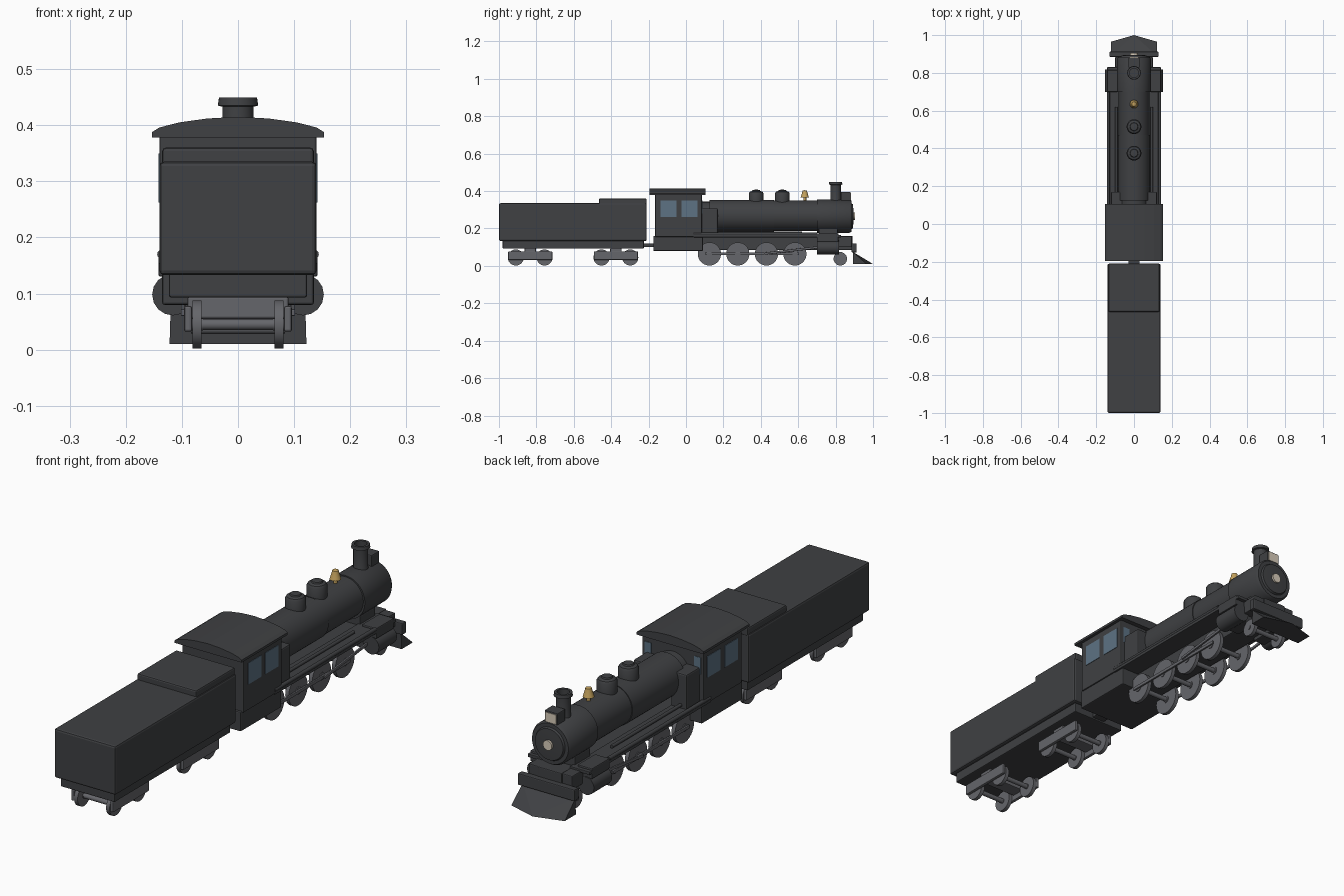
import bpy, bmesh, math
from mathutils import Matrix

if "Cube" in bpy.data.objects:
    bpy.data.objects.remove(bpy.data.objects["Cube"])


def material(name, rgb):
    m = bpy.data.materials.new(name)
    m.diffuse_color = (*rgb, 1)
    m.use_nodes = True
    m.node_tree.nodes["Principled BSDF"].inputs["Base Color"].default_value = m.diffuse_color
    return m


DARK = material("dark_paint", (0.05, 0.052, 0.056))
STEEL = material("steel", (0.13, 0.132, 0.145))
BRASS = material("brass", (0.55, 0.36, 0.11))
GLASS = material("glass", (0.11, 0.17, 0.23))
CREAM = material("cream", (0.70, 0.62, 0.50))


def finish(name, bm, mat, bevel=0.0, smooth=False):
    bmesh.ops.recalc_face_normals(bm, faces=bm.faces)
    me = bpy.data.meshes.new(name)
    bm.to_mesh(me)
    bm.free()
    ob = bpy.data.objects.new(name, me)
    bpy.context.collection.objects.link(ob)
    me.materials.append(mat)
    if bevel:
        b = ob.modifiers.new("bevel", "BEVEL")
        b.width, b.segments, b.limit_method = bevel, 2, "ANGLE"
    if smooth:
        bpy.context.view_layer.objects.active = ob
        ob.select_set(True)
        bpy.ops.object.shade_smooth_by_angle(angle=math.radians(35))
        ob.select_set(False)
    return ob


def box(name, x, y, z, mat=DARK, bevel=0.004):
    """Box from (min, max) ranges."""
    bm = bmesh.new()
    bmesh.ops.create_cube(bm, size=1)
    for v in bm.verts:
        v.co = [r[0] if c < 0 else r[1] for c, r in zip(v.co, (x, y, z))]
    return finish(name, bm, mat, bevel)


def lathe(name, profile, loc, axis="Z", mat=DARK, sides=32):
    """Revolve (radius, height) points about an axis."""
    bm = bmesh.new()
    vs = [bm.verts.new((r, 0, h)) for r, h in profile]
    es = [bm.edges.new(p) for p in zip(vs, vs[1:])]
    bmesh.ops.spin(bm, geom=vs + es, cent=(0, 0, 0), axis=(0, 0, 1),
                   angle=math.tau, steps=sides)
    bmesh.ops.remove_doubles(bm, verts=bm.verts, dist=1e-5)
    rot = {"Z": Matrix(), "X": Matrix.Rotation(math.pi / 2, 4, "Y"),
           "Y": Matrix.Rotation(-math.pi / 2, 4, "X")}[axis]
    bm.transform(Matrix.Translation(loc) @ rot)
    return finish(name, bm, mat, smooth=True)


def cyl(name, r, length, loc, axis="Y", mat=DARK, sides=32):
    return lathe(name, [(0, 0), (r, 0), (r, length), (0, length)], loc, axis, mat, sides)


def prism(name, pts, y0, y1, mat=DARK):
    """Extrude an (x, z) outline along y."""
    bm = bmesh.new()
    f = bm.faces.new([bm.verts.new((x, y0, z)) for x, z in pts])
    g = bmesh.ops.extrude_face_region(bm, geom=[f])["geom"]
    bmesh.ops.translate(bm, vec=(0, y1 - y0, 0),
                        verts=[v for v in g if isinstance(v, bmesh.types.BMVert)])
    return finish(name, bm, mat)


def wheel_pair(name, y, r, x=0.073):
    w = 0.008
    prof = [(0, -w - .003), (r * .25, -w - .003), (r * .25, -w), (r, -w),
            (r, w), (r * .25, w), (r * .25, w + .003), (0, w + .003)]
    for s in (-1, 1):
        lathe(f"{name}_{'right' if s > 0 else 'left'}", prof, (s * x, y, r + .002), "X", STEEL)
    cyl(name + "_axle", 0.01, 2 * x, (-x, y, r + .002), "X", STEEL, 16)


# Tender
box("tender_tank", (-.14, .14), (-1, -.21), (.133, .335), bevel=.008)
box("tender_coal_hatch", (-.135, .135), (-.465, -.21), (.325, .36), bevel=.006)
box("tender_frame", (-.123, .123), (-.98, -.225), (.093, .14))
for i, yc in enumerate((-.833, -.375)):
    for d in (-.077, .077):
        wheel_pair(f"tender_wheel_{i}_{'rear' if d < 0 else 'front'}", yc + d, .043)
    box(f"truck_bolster_{i}", (-.09, .09), (yc - .03, yc + .03), (.055, .095), STEEL)
    for s in (-1, 1):
        xs = sorted((s * .082, s * .096))
        box(f"truck_side_{i}_{s}", xs, (yc - .118, yc + .118), (.032, .078), STEEL)

# Main frame and drawbar
box("main_frame", (-.055, .055), (-.17, .89), (.085, .16))
box("drawbar", (-.03, .03), (-.25, -.15), (.1, .12))

# Cab
box("cab_floor", (-.135, .135), (-.175, .09), (.08, .16))
box("cab_body", (-.14, .14), (-.165, .085), (.155, .385))
arc = [(.153, .378), (.153, .388), (.14, .396), (.105, .405), (.055, .412), (0, .415)]
prism("cab_roof", arc + [(-x, z) for x, z in reversed(arc[:-1])], -.195, .105)
for s in (-1, 1):
    for i, y0 in enumerate((-.135, -.023)):
        box(f"cab_window_{s}_{i}", sorted((s * .13, s * .142)),
            (y0, y0 + .085), (.262, .35), GLASS, 0)
    box(f"cab_front_window_{s}", sorted((s * .098, s * .128)),
        (.08, .087), (.28, .35), GLASS, 0)

# Boiler and smokebox
CZ = .268
cyl("boiler_rear", .085, .345, (0, .125, CZ), sides=48)
cyl("boiler_front", .082, .25, (0, .46, CZ), sides=48)
cyl("boiler_backhead", .075, .06, (0, .08, CZ), sides=48)
lathe("smokebox", [(0, 0), (.089, 0), (.089, .175), (.083, .185), (.068, .185),
                   (.064, .193), (0, .197)], (0, .70, CZ - .002), "Y", sides=48)
cyl("smokebox_plate", .02, .012, (0, .892, CZ - .002), mat=CREAM)
box("smokebox_saddle", (-.06, .06), (.71, .81), (.1, .2))

# Boiler top fittings
for i, y in enumerate((.375, .515)):
    lathe(f"dome_{i}", [(0, 0), (.039, 0), (.039, .05), (.034, .058), (.022, .062),
                        (.02, .068), (0, .07)], (0, y, .338))
lathe("bell", [(0, 0), (.008, 0), (.008, .024), (.022, .024), (.019, .034), (.014, .05),
               (.012, .06), (0, .063)], (0, .635, .342), mat=BRASS, sides=24)
lathe("chimney", [(0, 0), (.034, 0), (.028, .015), (.028, .095), (.036, .097),
                  (.034, .111), (.024, .111), (.024, .08), (0, .08)], (0, .80, .338))
box("headlight", (-.03, .03), (.828, .88), (.345, .396))
box("headlight_lens", (-.024, .024), (.875, .883), (.351, .390), CREAM, 0)

# Driving wheels and pilot wheels
for i, y in enumerate((.125, .277, .43, .582)):
    wheel_pair(f"driving_wheel_{i}", y, .062)
wheel_pair("pilot_wheel", .825, .036)

for s in (-1, 1):
    n = "right" if s > 0 else "left"

    def span(a, b):
        return sorted((s * a, s * b))

    # Running boards, firebox sides, pipes
    box("running_board_" + n, span(.05, .142), (.04, .83), (.153, .166), bevel=.002)
    box("firebox_side_" + n, span(.05, .122), (.08, .17), (.16, .308), bevel=.006)
    cyl("boiler_pipe_" + n, .007, .5, (s * .094, .12, .178), sides=12)
    cyl("board_pipe_" + n, .008, .66, (s * .136, .04, .17), sides=12)
    # Cylinders and rods
    cyl("cylinder_" + n, .037, .118, (s * .116, .70, .098), sides=16)
    box("cylinder_mount_" + n, span(.04, .116), (.71, .81), (.07, .13))
    box("steam_chest_" + n, span(.075, .142), (.70, .815), (.13, .174))
    box("side_rod_" + n, span(.084, .092), (.105, .605), (.057, .071), STEEL, .002)
    rod = box("main_rod_" + n, span(.094, .102), (0, .30), (-.006, .006), STEEL, .002)
    rod.location = (0, .42, .066)
    rod.rotation_euler.x = math.atan2(.034, .29)

# Front deck, buffer beam and pilot
box("front_deck", (-.1, .1), (.81, .885), (.10, .158))
box("pilot_beam", (-.13, .13), (.885, .912), (.072, .12))
bm = bmesh.new()
for p in ((-.12, .892, .075), (.12, .892, .075), (-.122, .892, .01), (.122, .892, .01),
          (-.122, .965, .01), (.122, .965, .01), (0, 1, .01)):
    bm.verts.new(p)
bmesh.ops.convex_hull(bm, input=bm.verts)
finish("pilot", bm, DARK)
